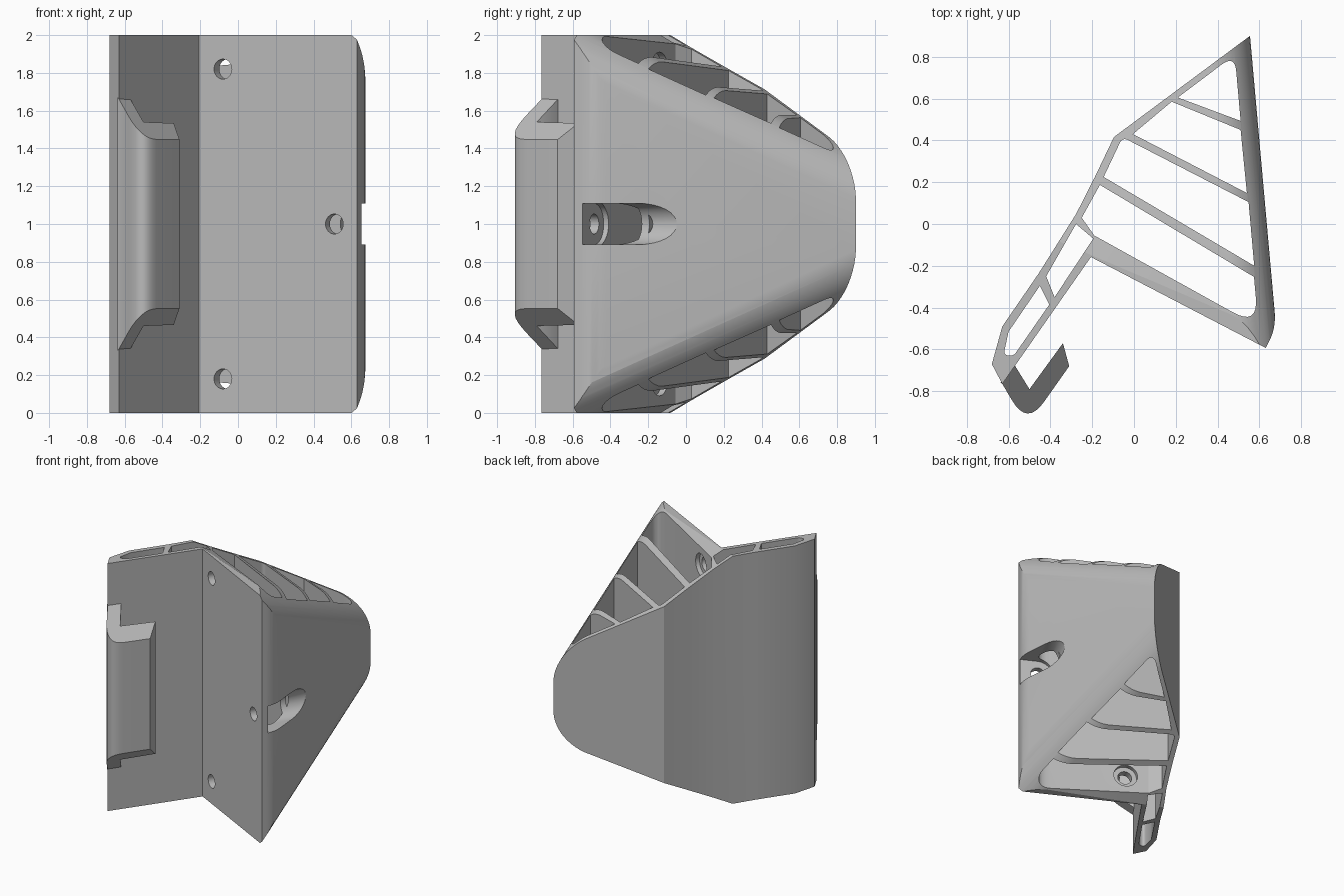
import bpy, bmesh, math
from mathutils import Vector, Matrix

if "Cube" in bpy.data.objects:
    bpy.data.objects.remove(bpy.data.objects["Cube"])

grey = bpy.data.materials.new("plain_grey")
grey.use_nodes = True
grey.diffuse_color = (0.5, 0.5, 0.5, 1)
grey.node_tree.nodes["Principled BSDF"].inputs["Base Color"].default_value = (0.5, 0.5, 0.5, 1)


def rounded(points, steps=8):
    """Expand corners given as (x, y, setback) into short curves."""
    out = []
    for i, p in enumerate(points):
        c = Vector(p[:2])
        if len(p) == 2:
            out.append(c)
            continue
        a = c + (Vector(points[i - 1][:2]) - c).normalized() * p[2]
        b = c + (Vector(points[(i + 1) % len(points)][:2]) - c).normalized() * p[2]
        for k in range(steps + 1):
            t = k / steps
            out.append(a * (1 - t) ** 2 + c * 2 * t * (1 - t) + b * t * t)
    return out


def prism(bm, points, half):
    """Vertical prism about z = 1; half(p) is the half height at a point."""
    low = [bm.verts.new((p.x, p.y, 1 - half(p))) for p in points]
    top = [bm.verts.new((p.x, p.y, 1 + half(p))) for p in points]
    bm.faces.new(low[::-1])
    bm.faces.new(top)
    for i in range(len(points)):
        j = (i + 1) % len(points)
        bm.faces.new((low[i], low[j], top[j], top[i]))
    bmesh.ops.recalc_face_normals(bm, faces=bm.faces[:])


def make_object(name, bm):
    mesh = bpy.data.meshes.new(name)
    bm.to_mesh(mesh)
    bm.free()
    mesh.materials.append(grey)
    ob = bpy.data.objects.new(name, mesh)
    bpy.context.collection.objects.link(ob)
    return ob


def activate(ob):
    bpy.ops.object.select_all(action='DESELECT')
    ob.select_set(True)
    bpy.context.view_layer.objects.active = ob


def cut(ob, name, bm):
    cutter = make_object(name, bm)
    cutter.hide_render = True
    activate(ob)
    mod = ob.modifiers.new(name, 'BOOLEAN')
    mod.operation = 'DIFFERENCE'
    mod.solver = 'EXACT'
    mod.object = cutter
    bpy.ops.object.modifier_apply(modifier=mod.name)
    bpy.data.objects.remove(cutter)


def slice_off(bm, point, normal):
    bmesh.ops.bisect_plane(bm, geom=bm.verts[:] + bm.edges[:] + bm.faces[:], dist=1e-5,
                           plane_co=point, plane_no=normal, clear_outer=True)
    bmesh.ops.holes_fill(bm, edges=[e for e in bm.edges if e.is_boundary], sides=0)


# Bracket body: plan outline with mounting flange, side wall, back wall and arm
bm = bmesh.new()
outline = [(-0.68, -0.67), (-0.63, -0.765), (-0.206, -0.158), (0.63, -0.593),
           (0.68, -0.5, 0.08), (0.555, 0.9), (-0.096, 0.416), (-0.187, 0.225),
           (-0.277, 0.048), (-0.455, -0.235), (-0.63, -0.49)]
prism(bm, rounded(outline), lambda p: 1.0)

# Sloping top and bottom, with a large round where they meet the side wall
side = Vector((1.33, 0.12, 0)).normalized()
slope = Vector((0.2, 0.47, 1)).normalized()
start = Vector((-0.206, -0.148, 2))
edge = Vector((0.636, 0, 2 - 0.2 * 0.842 - 0.47 * 0.148))
radius = 0.27
centre = edge - (side + slope) * radius / (1 + side.dot(slope))
planes = [(start, slope)]
for k in range(1, 11):
    n = side.slerp(slope, k / 11)
    planes.append((centre + n * radius, n))
for point, normal in planes:
    slice_off(bm, point, normal)
    slice_off(bm, Vector((point.x, point.y, 2 - point.z)),
              Vector((normal.x, normal.y, -normal.z)))
bmesh.ops.recalc_face_normals(bm, faces=bm.faces[:])
body = make_object("bracket_body", bm)

# Through pockets that leave the ribs standing
pockets = [
    [(0.21, 0.605), (0.51, 0.493), (0.482, 0.81, 0.08)],
    [(0.18, 0.585), (-0.005, 0.43), (0.54, 0.148), (0.51, 0.45)],
    [(-0.055, 0.415, 0.03), (-0.145, 0.225), (0.575, -0.2), (0.548, 0.105)],
    [(-0.163, 0.187), (-0.25, 0.03), (-0.19, -0.055), (0.595, -0.49, 0.14), (0.574, -0.253)],
    [(-0.277, 0.0), (-0.42, -0.25), (-0.38, -0.35), (-0.195, -0.07)],
    [(-0.45, -0.295), (-0.6, -0.515), (-0.625, -0.63, 0.03), (-0.575, -0.63, 0.02),
     (-0.405, -0.385)],
]
bm = bmesh.new()
for pocket in pockets:
    prism(bm, rounded(pocket), lambda p: 1.2)
cut(body, "pocket_cutter", bm)

# Screw holes run square to the mounting flange
inward = Vector((0.464, 0.886, 0)).normalized()
along = Vector((inward.y, -inward.x, 0))


def on_flange(x, z):
    return Vector((x, -0.158 - (x + 0.206) * 0.52, z))


def bore(name, x, z, r, near, far):
    bm = bmesh.new()
    middle = on_flange(x, z) + inward * (near + far) / 2
    turn = inward.to_track_quat('Z', 'Y').to_matrix().to_4x4()
    bmesh.ops.create_cone(bm, cap_ends=True, segments=32, radius1=r, radius2=r,
                          depth=far - near, matrix=Matrix.Translation(middle) @ turn)
    cut(body, name, bm)


for z in (0.18, 1.82):
    bore("screw_hole", -0.08, z, 0.053, -0.1, 0.2)
    bore("screw_seat", -0.08, z, 0.09, 0.06, 0.16)
bore("screw_hole", 0.51, 1, 0.053, -0.1, 0.2)
bore("screw_access", 0.51, 1, 0.109, 0.05, 0.6)

# Open side of the screw access recess
bm = bmesh.new()
base = on_flange(0.51, 1)
corners = [base + along * a + inward * t
           for a, t in ((0, 0.05), (0.4, 0.05), (0.4, 0.6), (0, 0.6))]
prism(bm, [c.xy for c in corners], lambda p: 0.109)
cut(body, "access_cutter", bm)

# Clip hook on the arm, with ends bevelled at 45 degrees away from the arm
bm = bmesh.new()
hook = [(-0.638, -0.759), (-0.63, -0.765), (-0.511, -0.965, 0.14), (-0.31, -0.68),
        (-0.34, -0.57), (-0.5, -0.79), (-0.57, -0.677), (-0.578, -0.671)]
prism(bm, rounded(hook), lambda p: 0.58 - (0.82 * p.x - 0.57 * p.y))
clip = make_object("clip_hook", bm)

for ob in (body, clip):
    activate(ob)
    bpy.ops.object.shade_smooth_by_angle(angle=math.radians(25))
